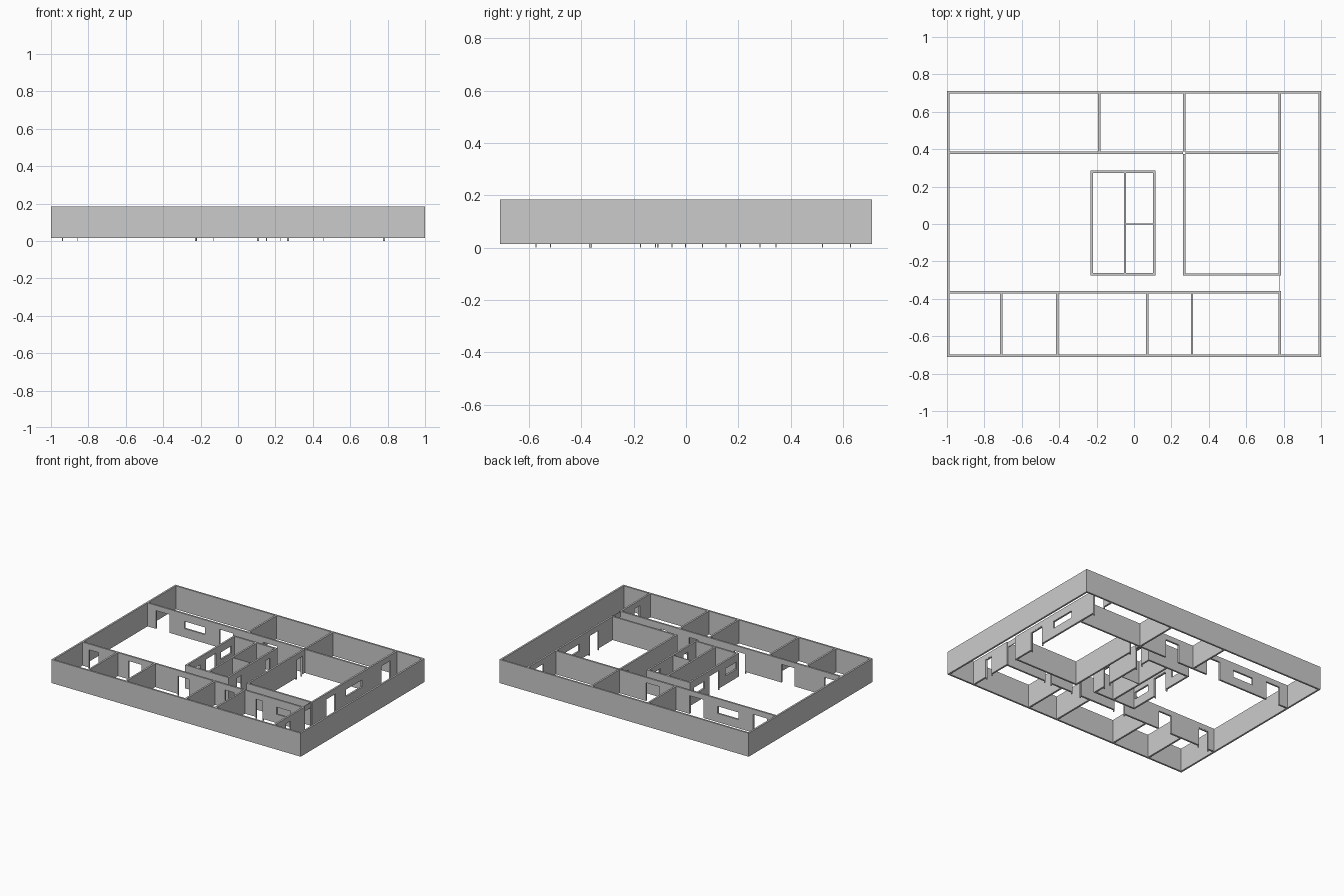
import bpy
import bmesh

cube = bpy.data.objects.get("Cube")
if cube:
    bpy.data.objects.remove(cube, do_unlink=True)

T = 0.013                    # wall thickness
BASE, TOP = 0.015, 0.185     # wall bottom and top
SILL, HEAD, LINTEL = 0.078, 0.13, 0.147
OX, OY = 0.9935, 0.7035      # outer wall centre lines

grey = bpy.data.materials.new("plaster grey")
grey.use_nodes = True
grey.diffuse_color = (0.6, 0.6, 0.6, 1)
grey.node_tree.nodes["Principled BSDF"].inputs["Base Color"].default_value = (0.6, 0.6, 0.6, 1)


def finish(name, bm, thickness):
    """Turn a flat sheet into a solid slab."""
    mesh = bpy.data.meshes.new(name)
    bm.to_mesh(mesh)
    bm.free()
    mesh.materials.append(grey)
    obj = bpy.data.objects.new(name, mesh)
    bpy.context.collection.objects.link(obj)
    mod = obj.modifiers.new("thickness", "SOLIDIFY")
    mod.thickness = thickness
    mod.offset = 0


def sheet(name, axis, pos, cuts, levels, keep, thickness):
    """Grid of cells along a wall line, keeping only the solid cells."""
    bm = bmesh.new()
    verts = {}

    def vert(s, z):
        if (s, z) not in verts:
            verts[s, z] = bm.verts.new((s, pos, z) if axis == "x" else (pos, s, z))
        return verts[s, z]

    for s0, s1 in zip(cuts, cuts[1:]):
        for z0, z1 in zip(levels, levels[1:]):
            if keep((s0 + s1) / 2, (z0 + z1) / 2):
                bm.faces.new([vert(s0, z0), vert(s1, z0), vert(s1, z1), vert(s0, z1)])
    finish(name, bm, thickness)


def wall(name, axis, pos, start, end, doors=(), windows=(), framed=(), corner=False, t=T):
    """Wall along an axis; framed doors also get thin jambs reaching the ground."""
    trim = -T / 2 if corner else T / 2
    start, end = start + trim, end - trim
    holes = [(a, b, BASE, LINTEL) for a, b in list(doors) + list(framed)]
    holes += [(a, b, SILL, HEAD) for a, b in windows]
    cuts = sorted({start, end} | {s for h in holes for s in h[:2]})
    levels = sorted({BASE, TOP} | {z for h in holes for z in h[2:]})

    def solid(s, z):
        return not any(a < s < b and lo < z < hi for a, b, lo, hi in holes)

    sheet(name, axis, pos, cuts, levels, solid, t)
    for i, (a, b) in enumerate(framed):
        j = 0.004
        sheet(f"{name}_door_frame_{i + 1}", axis, pos, [a, a + j, b - j, b],
              [0, LINTEL - j, LINTEL],
              lambda s, z: z > LINTEL - j or s < a + j or s > b - j, T * 0.8)


# Outer walls
for side, sign in (("front", -1), ("back", 1)):
    wall(side + "_outer_wall", "x", sign * OY, -OX, OX, corner=True)
for side, sign in (("right", -1), ("left", 1)):
    wall(side + "_outer_wall", "y", sign * OX, -OY, OY)

# Long corridor walls
wall("back_corridor_wall_right", "x", 0.38, -OX, 0.268,
     doors=[(-0.92, -0.81), (-0.41, -0.30), (-0.06, 0.05)], windows=[(-0.69, -0.525)])
wall("back_corridor_wall_left", "x", 0.38, 0.268, 0.78)
wall("front_corridor_wall", "x", -0.365, -OX, 0.78,
     doors=[(-0.62, -0.515)],
     framed=[(-0.94, -0.855), (-0.225, -0.13), (0.15, 0.23), (0.40, 0.46)],
     windows=[(0.57, 0.68)])

# Left side corridor wall, with a thin header over the passage
wall("left_corridor_wall_back", "y", 0.78, -0.27 - T, OY,
     framed=[(-0.11, 0.0), (0.52, 0.63)], windows=[(0.115, 0.30)])
wall("left_corridor_wall_front", "y", 0.78, -OY, -0.365 + T, framed=[(-0.575, -0.515)])
wall("left_passage_header", "y", 0.777, -0.365, -0.27,
     doors=[(-0.355, -0.28)], t=0.004)

# Room partitions
for i, x in enumerate((-0.71, -0.41, 0.07, 0.31)):
    wall(f"front_room_partition_{i + 1}", "y", x, -OY, -0.365)
for i, x in enumerate((-0.185, 0.268)):
    wall(f"back_room_partition_{i + 1}", "y", x, 0.38, OY)

# Large left room
wall("left_room_front_wall", "x", -0.27, 0.268 - T, 0.78)
wall("left_room_side_wall", "y", 0.268, -0.27, 0.38, framed=[(0.28, 0.345)])

# Central block
wall("core_front_wall", "x", -0.268, -0.225, 0.108, corner=True)
wall("core_back_wall", "x", 0.28, -0.225, 0.108, corner=True)
wall("core_right_wall", "y", -0.225, -0.268, 0.28,
     framed=[(-0.055, 0.065)], windows=[(-0.25, -0.12), (0.12, 0.24)])
wall("core_left_wall", "y", 0.108, -0.268, 0.28,
     framed=[(-0.175, -0.115), (0.15, 0.21)])
wall("core_divider", "y", -0.048, -0.268, 0.28)
wall("core_cross_partition", "x", 0.0, -0.048, 0.108, t=0.005)
